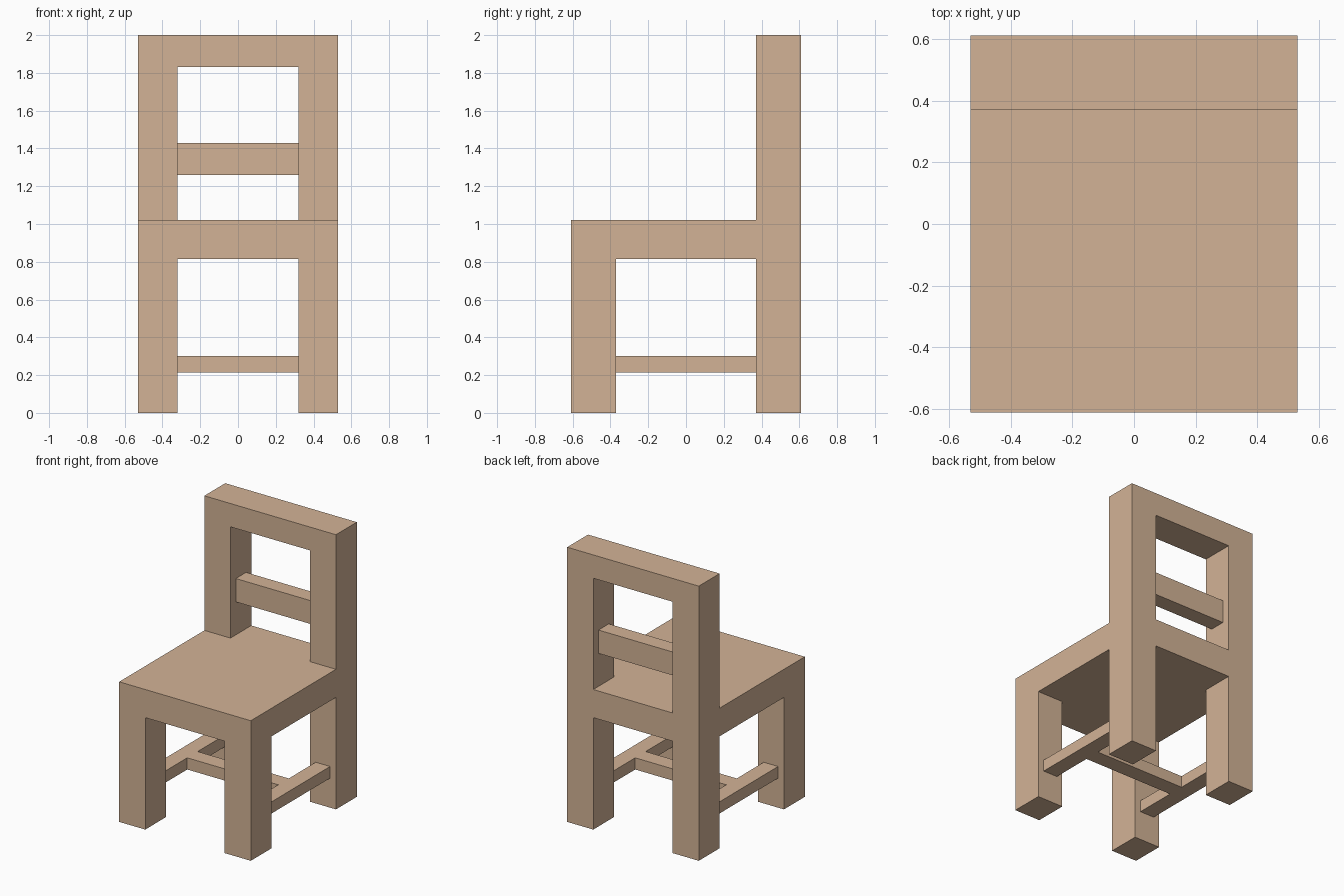
import bpy, bmesh

if "Cube" in bpy.data.objects:
    bpy.data.objects.remove(bpy.data.objects["Cube"])

wood = bpy.data.materials.new("wood")
wood.diffuse_color = (0.65, 0.45, 0.305, 1)
wood.use_nodes = True
wood.node_tree.nodes["Principled BSDF"].inputs["Base Color"].default_value = wood.diffuse_color


def block_part(name, xs, ys, zs, solid):
    """Outer skin of the solid cells of a grid cut at xs, ys, zs."""
    cuts = (xs, ys, zs)

    def filled(c):
        return all(0 <= c[a] < len(cuts[a]) - 1 for a in range(3)) and solid(*c)

    bm = bmesh.new()
    for i in range(len(xs) - 1):
        for j in range(len(ys) - 1):
            for k in range(len(zs) - 1):
                cell = (i, j, k)
                if not filled(cell):
                    continue
                for a in range(3):
                    for step in (0, 1):
                        near = list(cell)
                        near[a] += 2 * step - 1
                        if filled(near):
                            continue
                        quad = []
                        for u, v in ((0, 0), (1, 0), (1, 1), (0, 1)):
                            p = list(cell)
                            p[a] += step
                            p[(a + 1) % 3] += u
                            p[(a + 2) % 3] += v
                            quad.append(bm.verts.new([cuts[n][p[n]] for n in range(3)]))
                        bm.faces.new(quad if step else quad[::-1])
    bmesh.ops.remove_doubles(bm, verts=bm.verts[:], dist=1e-5)
    bmesh.ops.dissolve_limit(bm, angle_limit=0.01, verts=bm.verts[:], edges=bm.edges[:])
    mesh = bpy.data.meshes.new(name)
    bm.to_mesh(mesh)
    bm.free()
    mesh.materials.append(wood)
    obj = bpy.data.objects.new(name, mesh)
    bpy.context.collection.objects.link(obj)
    return obj


# Legs, seat, back posts and top rail in one seamless frame
def frame_solid(i, j, k):
    return (i != 1 and j != 1,      # four legs
            True,                   # seat
            j == 2 and i != 1,      # back posts
            j == 2)[k]              # top rail


block_part("chair_frame", (-0.53, -0.32, 0.32, 0.53), (-0.61, -0.37, 0.37, 0.61),
           (0, 0.815, 1.02, 1.83, 2.0), frame_solid)

# H-shaped stretcher between the legs
block_part("leg_stretcher", (-0.483, -0.367, 0.367, 0.483), (-0.37, -0.06, 0.06, 0.37),
           (0.215, 0.30), lambda i, j, k: i != 1 or j == 1)

# Middle slat of the backrest
block_part("back_slat", (-0.32, 0.32), (0.432, 0.55), (1.26, 1.43), lambda i, j, k: True)
